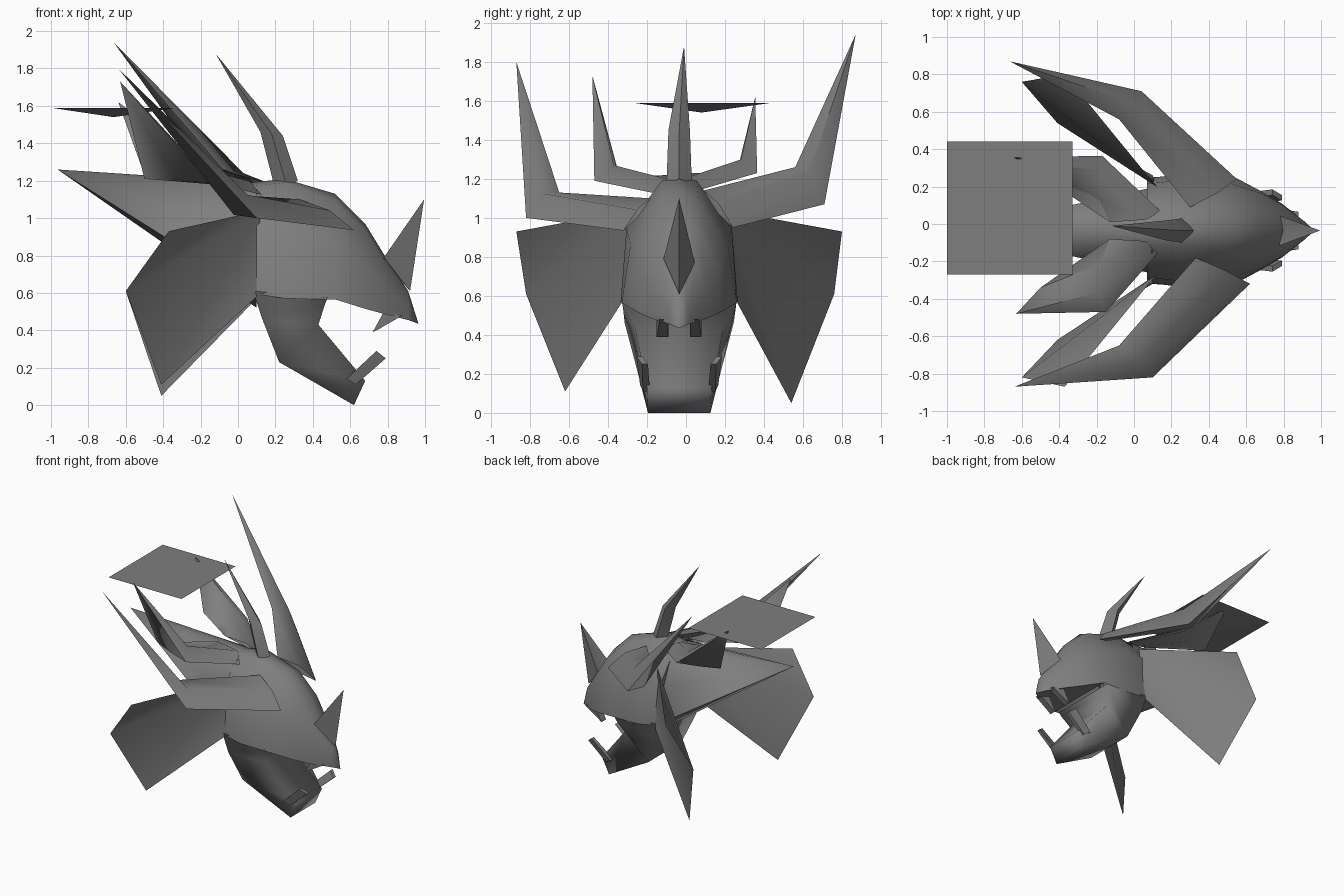
import bpy, bmesh, math
from mathutils import Vector as V

if "Cube" in bpy.data.objects:
    bpy.data.objects.remove(bpy.data.objects["Cube"])

CY = -0.035  # centre line of the head
grey = bpy.data.materials.new("stone grey")
grey.diffuse_color = (0.21, 0.21, 0.21, 1)
grey.use_nodes = True
grey.node_tree.nodes["Principled BSDF"].inputs["Base Color"].default_value = grey.diffuse_color


def finish(name, bm, angle=40):
    me = bpy.data.meshes.new(name)
    bm.to_mesh(me)
    bm.free()
    me.materials.append(grey)
    ob = bpy.data.objects.new(name, me)
    bpy.context.collection.objects.link(ob)
    bpy.ops.object.select_all(action='DESELECT')
    ob.select_set(True)
    bpy.context.view_layer.objects.active = ob
    bpy.ops.object.shade_smooth_by_angle(angle=math.radians(angle))
    return ob


def loft(name, rings, tip=None, angle=40, cap=True, drop=None):
    """Skin equal rings, pointed or capped at the end; drop removes hidden faces."""
    bm = bmesh.new()
    rows = [[bm.verts.new(p) for p in r] for r in rings]
    n = len(rows[0])
    for a, b in zip(rows, rows[1:]):
        for i in range(n):
            j = (i + 1) % n
            bm.faces.new((a[i], a[j], b[j], b[i]))
    if cap:
        bm.faces.new(rows[0])
    if tip:
        t = bm.verts.new(tip)
        for i in range(n):
            bm.faces.new((rows[-1][i], rows[-1][(i + 1) % n], t))
    else:
        bm.faces.new(rows[-1])
    bmesh.ops.recalc_face_normals(bm, faces=bm.faces)
    if drop:
        hidden = [f for f in bm.faces if drop(f)]
        bmesh.ops.delete(bm, geom=hidden, context='FACES')
    return finish(name, bm, angle)


def section(x, half, mid_top, mid_bot):
    """Symmetric cross-section: centre top, side points, centre bottom."""
    right = [(x, CY + w, z) for w, z in half]
    left = [(x, CY - w, z) for w, z in reversed(half)]
    return [(x, CY, mid_top)] + right + [(x, CY, mid_bot)] + left


def blade(name, tip, elbow, root, thick, under):
    """Bent horn: elbow and root are (outer, inner), ridged above and below."""
    rings = []
    for (o, i), s in ((root, 0.4), (elbow, 1.0)):
        o, i = V(o), V(i)
        m, d = (o + i) / 2, V(thick) * s
        rings.append([o, m + d, i, m - d * under])
    loft(name, rings, tip, 75, cap=False)


# Skull with pointed snout, open where the jaw joins
loft("skull", [
    section(0.07, [(0.08, 1.17), (0.25, 0.96), (0.28, 0.60)], 1.19, 0.55),
    section(0.25, [(0.09, 1.19), (0.27, 0.95), (0.30, 0.57)], 1.21, 0.50),
    section(0.52, [(0.10, 1.09), (0.25, 0.86), (0.295, 0.565)], 1.13, 0.57),
    section(0.68, [(0.10, 0.93), (0.20, 0.74), (0.21, 0.515)], 0.97, 0.54),
    section(0.79, [(0.08, 0.76), (0.14, 0.62), (0.145, 0.485)], 0.79, 0.50),
    section(0.91, [(0.03, 0.595), (0.05, 0.54), (0.05, 0.455)], 0.61, 0.46),
], (0.965, CY, 0.435), 60,
    drop=lambda f: f.calc_center_median().x < 0.45 and f.normal.z < -0.7)

# Lower jaw, curving forward and down
jaw = []
for (ux, uz), (lx, lz), w in (((0.48, 0.575), (0.08, 0.61), 0.295),
                              ((0.465, 0.54), (0.13, 0.46), 0.288),
                              ((0.43, 0.43), (0.22, 0.23), 0.225),
                              ((0.68, 0.13), (0.62, 0.0), 0.165)):
    jaw.append([(ux, CY - w, uz), (ux, CY + w, uz), (lx, CY + w * 0.97, lz), (lx, CY - w * 0.97, lz)])
loft("lower_jaw", jaw, None, 100, cap=False)

# Neck tapering backwards to a point
loft("neck_spike", [section(0.1, [(0.12, 1.15), (0.23, 0.90), (0.23, 0.59)], 1.19, 0.52)],
     (-0.965, CY, 1.26), 60, cap=False)

# Central crest horn
crest = []
for back, front, w in (((0.20, 1.15), (0.32, 1.20), 0.065), ((0.12, 1.46), (0.24, 1.44), 0.055)):
    mx, mz = (back[0] + front[0]) / 2, (back[1] + front[1]) / 2
    crest.append([(back[0], CY, back[1]), (mx, CY - w, mz), (front[0], CY, front[1]), (mx, CY + w, mz)])
loft("crest_horn", crest, (-0.12, -0.01, 1.88), 50, cap=False)

# Nose horn
loft("nose_horn", [[(0.78, CY - 0.08, 0.79), (0.92, CY, 0.61), (0.78, CY + 0.08, 0.77), (0.76, CY, 0.72)]],
     (0.995, CY, 1.10), 30, cap=False)

# Large side horns
blade("large_horn_near", (-0.64, -0.87, 1.80),
      ((0.10, -0.82, 1.0), (-0.08, -0.65, 1.13)),
      ((0.62, -0.32, 0.935), (0.33, -0.18, 1.10)), (0.04, 0.0, 0.06), 0.8)
blade("large_horn_far", (-0.665, 0.87, 1.94),
      ((0.04, 0.71, 1.07), (-0.08, 0.56, 1.26)),
      ((0.55, 0.24, 0.95), (0.30, 0.09, 1.14)), (0.05, 0.0, 0.075), 0.8)

# Small rear horns
blade("small_horn_near", (-0.63, -0.48, 1.73),
      ((-0.15, -0.47, 1.19), (-0.50, -0.34, 1.21)),
      ((0.15, -0.13, 1.12), (-0.13, -0.08, 1.22)), (0.12, 0.035, 0.07), 0.05)
blade("small_horn_far", (-0.64, 0.355, 1.62),
      ((-0.17, 0.365, 1.23), (-0.50, 0.26, 1.23)),
      ((0.15, 0.06, 1.14), (-0.13, 0.01, 1.23)), (0.12, -0.03, 0.07), 0.05)

# Cheek frills, thin single sheets
for name, pts in (
    ("frill_near", [(0.12, -0.27, 1.04), (-0.37, -0.87, 0.93), (-0.60, -0.82, 0.61),
                    (-0.41, -0.62, 0.11), (0.10, -0.32, 0.58)]),
    ("frill_far", [(0.12, 0.20, 1.04), (-0.37, 0.80, 0.93), (-0.60, 0.76, 0.61),
                   (-0.41, 0.54, 0.05), (0.10, 0.26, 0.57)])):
    bm = bmesh.new()
    v = [bm.verts.new(p) for p in pts]
    for a, b in ((1, 2), (2, 3), (3, 4)):
        bm.faces.new((v[0], v[a], v[b]))
    finish(name, bm)

# Floating plate: shallow upside-down pyramid
loft("floating_plate", [[(-1, -0.27, 1.59), (-0.33, -0.27, 1.59), (-0.33, 0.44, 1.59), (-1, 0.44, 1.59)]],
     (-0.665, 0.08, 1.54), 3)

# Upper fangs and lower tusks, mirrored across the head
for side, s in (("near", -1), ("far", 1)):
    def at(x, w, z):
        return (x, CY + s * w, z)
    loft("fang_" + side, [
        [at(0.78, 0.055, 0.50), at(0.78, 0.115, 0.50), at(0.88, 0.10, 0.48), at(0.88, 0.055, 0.48)],
        [at(0.72, 0.055, 0.39), at(0.72, 0.115, 0.39), at(0.75, 0.11, 0.405), at(0.75, 0.06, 0.405)]], cap=False)
    loft("tusk_" + side, [
        [at(0.58, 0.16, 0.14), at(0.58, 0.20, 0.14), at(0.63, 0.185, 0.11), at(0.63, 0.15, 0.11)],
        [at(0.74, 0.19, 0.29), at(0.74, 0.22, 0.29), at(0.79, 0.19, 0.25), at(0.79, 0.16, 0.25)]], cap=False)
